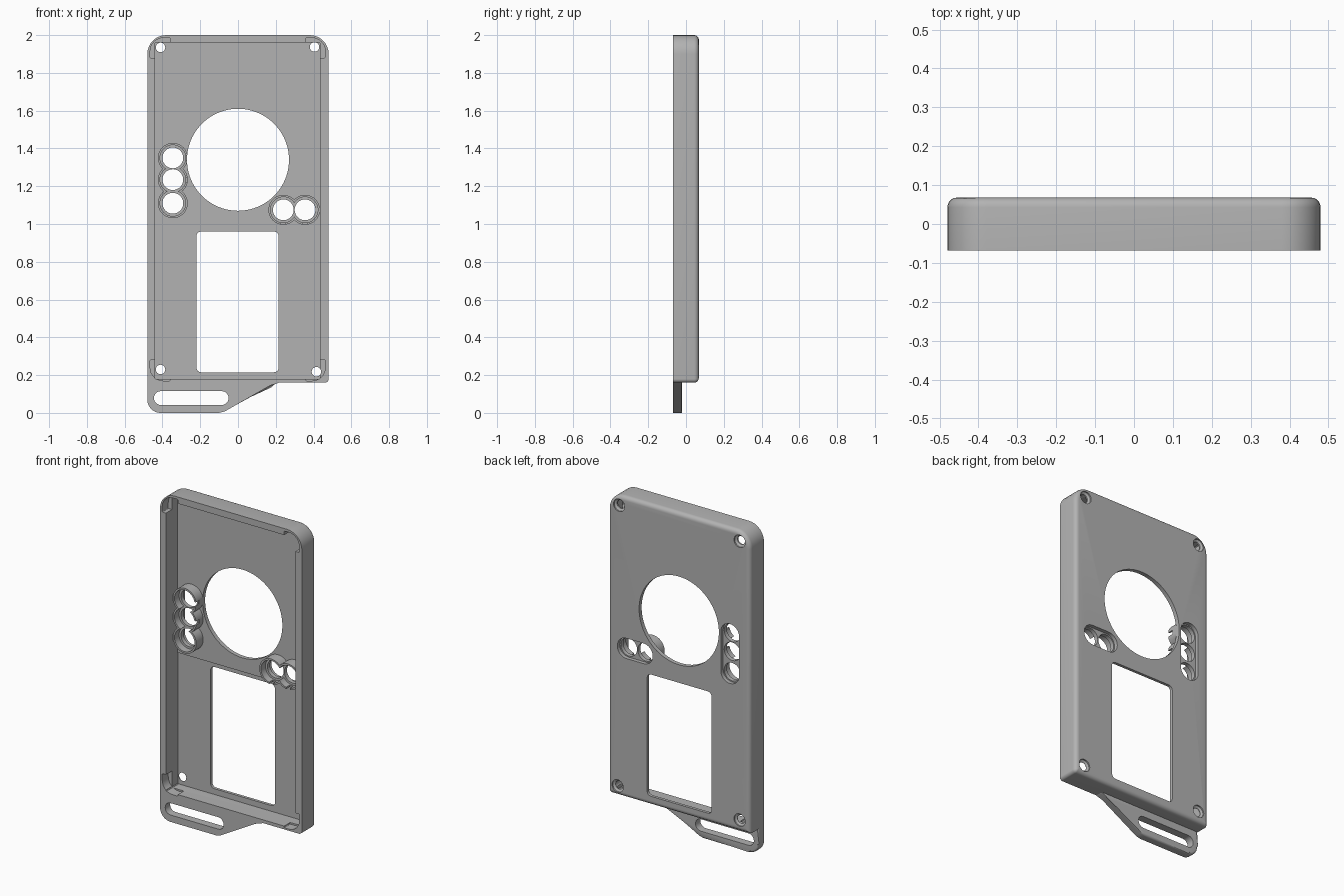
import bpy, bmesh, math

old = bpy.data.objects.get("Cube")
if old:
    bpy.data.objects.remove(old)

grey = bpy.data.materials.new("plain grey")
grey.use_nodes = True
grey.diffuse_color = (0.45, 0.45, 0.45, 1)
grey.node_tree.nodes["Principled BSDF"].inputs["Base Color"].default_value = grey.diffuse_color

FRONT, BACK = -0.068, 0.068
FLOOR, LOW_FLOOR = 0.043, 0.05   # inner floor of the upper and lower bays


def rounded(x0, x1, z0, z1, radii, n=8):
    """Rounded rectangle; radii run top right, top left, bottom left, bottom right."""
    pts = []
    for i, (x, z, sx, sz) in enumerate([(x1, z1, -1, -1), (x0, z1, 1, -1),
                                        (x0, z0, 1, 1), (x1, z0, -1, 1)]):
        r = radii[i]
        for k in range(n + 1):
            a = math.pi / 2 * (i + k / n)
            pts.append((x + sx * r + r * math.cos(a), z + sz * r + r * math.sin(a)))
    return pts


def circle(x, z, r, n=48):
    return [(x + r * math.cos(math.tau * k / n), z + r * math.sin(math.tau * k / n))
            for k in range(n)]


def loft(name, layers, back_bevel=0):
    """Solid through a list of (outline, y) layers."""
    bm = bmesh.new()
    rings = [[bm.verts.new((x, y, z)) for x, z in pts] for pts, y in layers]
    for a, b in zip(rings, rings[1:]):
        for i in range(len(a)):
            j = (i + 1) % len(a)
            bm.faces.new((a[i], a[j], b[j], b[i]))
    bm.faces.new(rings[0])
    last = bm.faces.new(rings[-1])
    if back_bevel:
        bmesh.ops.bevel(bm, geom=list(last.edges), offset=back_bevel, segments=4,
                        profile=0.5, affect='EDGES')
    bmesh.ops.remove_doubles(bm, verts=bm.verts, dist=0.00005)
    bmesh.ops.recalc_face_normals(bm, faces=bm.faces)
    mesh = bpy.data.meshes.new(name)
    bm.to_mesh(mesh)
    bm.free()
    mesh.materials.append(grey)
    obj = bpy.data.objects.new(name, mesh)
    bpy.context.collection.objects.link(obj)
    return obj


def combine(body, tool, operation):
    """Apply a boolean and discard the tool."""
    mod = body.modifiers.new("boolean", 'BOOLEAN')
    mod.operation, mod.solver, mod.object = operation, 'EXACT', tool
    bpy.context.view_layer.objects.active = body
    bpy.ops.object.modifier_apply(modifier=mod.name)
    bpy.data.objects.remove(tool)


def cut(pts, y0, y1):
    combine(case, loft("cutter", [(pts, y0), (pts, y1)]), 'DIFFERENCE')


def add(pts, y0, y1):
    combine(case, loft("addition", [(pts, y0), (pts, y1)]), 'UNION')


# Outer case with a rounded back edge
def case_outline(d):
    radii = [max(r - d, 0.002) for r in (0.1, 0.1, 0.004, 0.02)]
    return rounded(-0.48 + d, 0.48 - d, 0.16 + d, 2 - d, radii)


FILLET = 0.025
layers = [(case_outline(0), FRONT)]
for k in range(6):
    a = math.pi / 2 * k / 5
    layers.append((case_outline(FILLET * (1 - math.cos(a))),
                   BACK - FILLET + FILLET * math.sin(a)))
case = loft("case", layers)

# Strap tab below the case
tab = [(-0.48 + 0.07 * (1 - math.cos(a)), 0.07 * (1 - math.sin(a)))
       for a in [math.pi / 2 * k / 8 for k in range(9)]]
tab += [(-0.1, 0), (-0.07, 0.008), (0.17, 0.145), (0.21, 0.157), (0.24, 0.175), (-0.48, 0.175)]
combine(case, loft("strap_tab", [(tab, FRONT), (tab, -0.02)], 0.012), 'UNION')
cut(rounded(-0.445, -0.05, 0.042, 0.115, [0.036] * 4), -0.2, 0.05)

# Inner bays
cut(rounded(-0.44, 0.435, 0.18, 1.96, [0.004] * 4, 1), -0.2, FLOOR)
cut(rounded(-0.44, 0.435, 0.18, 0.985, [0.004] * 4, 1), -0.2, LOW_FLOOR)

# Corner relief notches in the rim
for x0, x1 in ((-0.465, -0.36), (0.36, 0.462)):
    for z0, z1 in ((0.17, 0.28), (1.88, 1.985)):
        top, left = z1 > 1, x0 < 0
        radii = [0.07 if (top, left) == c else 0.004
                 for c in ((True, False), (True, True), (False, True), (False, False))]
        cut(rounded(x0, x1, z0, z1, radii), -0.2, -0.01)

# Button collars with pockets, through holes and a shared recess on the back
groups = [[(-0.345, 1.35), (-0.345, 1.235), (-0.345, 1.11)],
          [(0.24, 1.075), (0.355, 1.075)]]
for group in groups:
    for x, z in group:
        add(circle(x, z, 0.079), -0.024, 0.055)
for group in groups:
    for x, z in group:
        cut(circle(x, z, 0.068), -0.2, 0.02)
        cut(circle(x, z, 0.055), -0.2, 0.2)
    xs, zs = zip(*group)
    r = 0.062
    cut(rounded(min(xs) - r, max(xs) + r, min(zs) - r, max(zs) + r, [r - 0.0005] * 4),
        0.045, 0.2)

# Key slots through the collars
for z in (1.35, 1.235):
    cut(rounded(-0.3, -0.255, z - 0.012, z + 0.012, [0.001] * 4, 1), -0.2, 0.01)
for x in (0.24, 0.355):
    cut(rounded(x - 0.012, x + 0.012, 0.99, 1.03, [0.001] * 4, 1), -0.2, 0.01)

# Round opening and lower window
cut(circle(0, 1.34, 0.27, 96), -0.2, 0.2)
cut(rounded(-0.22, 0.215, 0.215, 0.96, [0.025] * 4), -0.2, 0.2)

# Countersunk screw holes
for x, z in ((-0.41, 1.935), (0.405, 1.937), (-0.41, 0.23), (0.415, 0.218)):
    sink = [(circle(x, z, r, 32), y) for r, y in
            ((0.025, -0.01), (0.025, 0.052), (0.038, 0.06), (0.038, 0.2))]
    combine(case, loft("cutter", sink), 'DIFFERENCE')

# Smooth the curved faces and keep hard edges
bpy.ops.object.select_all(action='DESELECT')
case.select_set(True)
bpy.context.view_layer.objects.active = case
bpy.ops.object.shade_smooth_by_angle(angle=math.radians(30))
